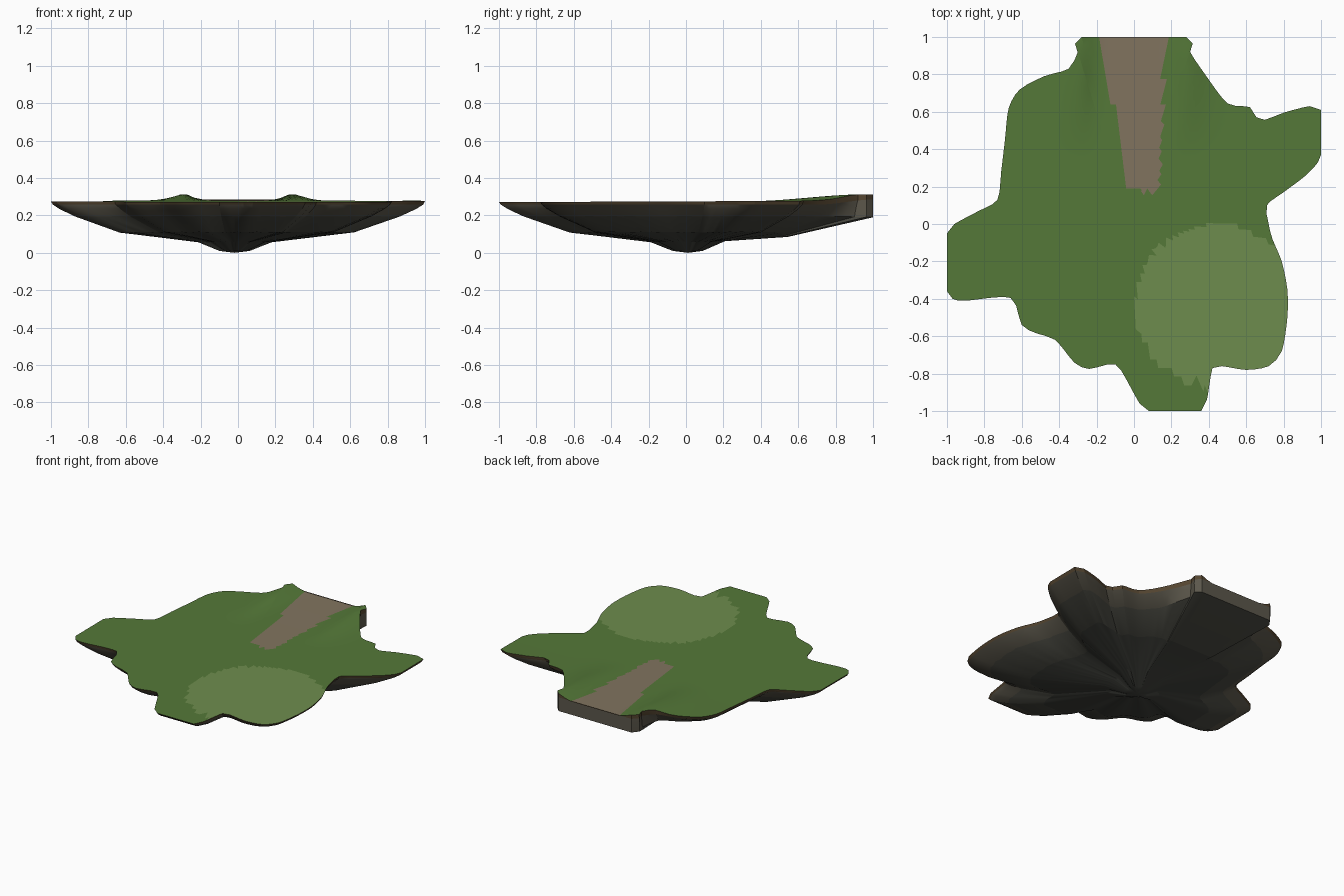
import bpy, bmesh, math, random
from mathutils import Vector

if "Cube" in bpy.data.objects:
    bpy.data.objects.remove(bpy.data.objects["Cube"])

random.seed(4)
CENTRE = Vector((-0.02, 0.01))

# Island shoreline seen from above, counter-clockwise
SHORE = [(1, .37), (1, .61), (.94, .63), (.8, .595), (.7, .557), (.655, .57), (.62, .625),
         (.5, .645), (.38, .8), (.3, .92), (.28, 1), (-.28, 1), (-.3, .92), (-.35, .83),
         (-.48, .79), (-.61, .72), (-.67, .62), (-.69, .45), (-.71, .28), (-.73, .13),
         (-.83, .07), (-.96, 0), (-1, -.05), (-1, -.36), (-.97, -.4), (-.9, -.41),
         (-.66, -.395), (-.6, -.54), (-.52, -.585), (-.42, -.62), (-.32, -.74), (-.24, -.775),
         (-.1, -.75), (-.02, -.87), (.03, -.96), (.08, -1), (.36, -1), (.39, -.94),
         (.42, -.77), (.47, -.76), (.6, -.78), (.72, -.76), (.79, -.68), (.82, -.5),
         (.82, -.35), (.79, -.2), (.74, -.08), (.72, 0), (.71, .1), (.8, .17), (.93, .27)]


def material(name, rgb):
    m = bpy.data.materials.new(name)
    m.diffuse_color = (*rgb, 1)
    m.use_nodes = True
    m.node_tree.nodes["Principled BSDF"].inputs["Base Color"].default_value = m.diffuse_color
    return m


def smoothstep(a, b, v):
    t = max(0, min(1, (v - a) / (b - a)))
    return t * t * (3 - 2 * t)


def smooth_outline(points, step):
    """Catmull-Rom curve through the points, clipped to the 2 x 2 square."""
    out, n = [], len(points)
    for i in range(n):
        a, b, c, d = (Vector(points[(i + k) % n]) for k in (-1, 0, 1, 2))
        parts = max(1, round((c - b).length / step))
        clipped = any(abs(b[k]) == 1 and b[k] == c[k] for k in (0, 1))
        for j in range(parts):
            t = j / parts
            p = b.lerp(c, t)
            if not clipped and (c - b).length < .3:
                m0, m1 = (c - a) * .4, (d - b) * .4
                p = (b * (2*t**3 - 3*t*t + 1) + m0 * (t**3 - 2*t*t + t)
                     + c * (3*t*t - 2*t**3) + m1 * (t**3 - t*t))
            out.append(Vector((max(-1, min(1, p.x)), max(-1, min(1, p.y)))))
    return out


def ground(x, y):
    """Nearly flat meadow with a bank on each side of the path."""
    off = abs(x) - .285
    bank = math.exp(-(off / (.055 if off < 0 else .1)) ** 2)
    rise = smoothstep(.35, .95, y)
    return .275 + .004 * y + .032 * bank * rise + .002 * rise


def loft(name, rings, tip, mats, pick):
    """Skin closed rings down to a tip; pick(ring, centre) gives the material index."""
    bm = bmesh.new()
    loops = [[bm.verts.new(p) for p in ring] for ring in rings]
    end = bm.verts.new(tip)
    n = len(loops[0])
    for r in range(len(loops)):
        for i in range(n):
            j = (i + 1) % n
            if r + 1 < len(loops):
                f = bm.faces.new((loops[r][i], loops[r][j], loops[r + 1][j], loops[r + 1][i]))
            else:
                f = bm.faces.new((loops[r][i], loops[r][j], end))
            f.material_index = pick(r, f.calc_center_median())
    me = bpy.data.meshes.new(name)
    if name == "rock_underside":
        bmesh.ops.reverse_faces(bm, faces=bm.faces)
    bm.to_mesh(me)
    bm.free()
    for m in mats:
        me.materials.append(m)
    ob = bpy.data.objects.new(name, me)
    bpy.context.collection.objects.link(ob)
    return ob


outline = smooth_outline(SHORE, .045)

# Meadow top with path and clearing patches
def patch(_, c):
    t = (1 - c.y) / .83
    if t < 1 and abs(c.x - .05 * t) < .17 - .085 * t:
        return 1
    return 2 if math.hypot(c.x - .44, c.y + .435) < .435 else 0


def top_ring(s):
    pts = [CENTRE.lerp(p, s) for p in outline]
    return [(p.x, p.y, ground(p.x, p.y)) for p in pts]


RINGS = 22
top = loft("meadow_top", [top_ring(1 - k / RINGS) for k in range(RINGS)],
           (*CENTRE, ground(*CENTRE)),
           [material("grass", (.09, .19, .04)), material("path", (.22, .175, .115)),
            material("clearing", (.155, .265, .075))], patch)

# Soil rim and rock underside; (scale, z) pairs, second pair for the cut back edge
PROFILE = [((1, None), (1, None)), ((.99, .258), (1, .285)), ((.955, .235), (1, .26)), ((.87, .195), (1, .19)),
           ((.63, .11), (.54, .085)), ((.2, .058), (.2, .062)), ((.08, .01), (.08, .01))]
rings = []
for k, ((s0, z0), (s1, z1)) in enumerate(PROFILE):
    ring = []
    for p in outline:
        w = smoothstep(.72, 1, p.y)
        j = random.uniform(-.006, .006) if 3 <= k <= 5 and p.y < .99 else 0
        q = CENTRE.lerp(p, s0 + (s1 - s0) * w + j)
        z = ground(p.x, p.y) if k == 0 else z0 + (z1 - z0) * w + j * .4
        ring.append((q.x, q.y, z))
    rings.append(ring)
rock = loft("rock_underside", rings, (*CENTRE, 0),
            [material("soil", (.09, .06, .03)), material("upper_rock", (.105, .095, .07)),
             material("middle_rock", (.075, .075, .06)), material("deep_rock", (.055, .057, .048))],
            lambda r, c: (0, 1, 1, 2, 3, 3, 3)[r])

# Soft shading with crisp edges
for ob in (top, rock):
    bpy.ops.object.select_all(action='DESELECT')
    ob.select_set(True)
    bpy.context.view_layer.objects.active = ob
    bpy.ops.object.shade_smooth_by_angle(angle=math.radians(20))
